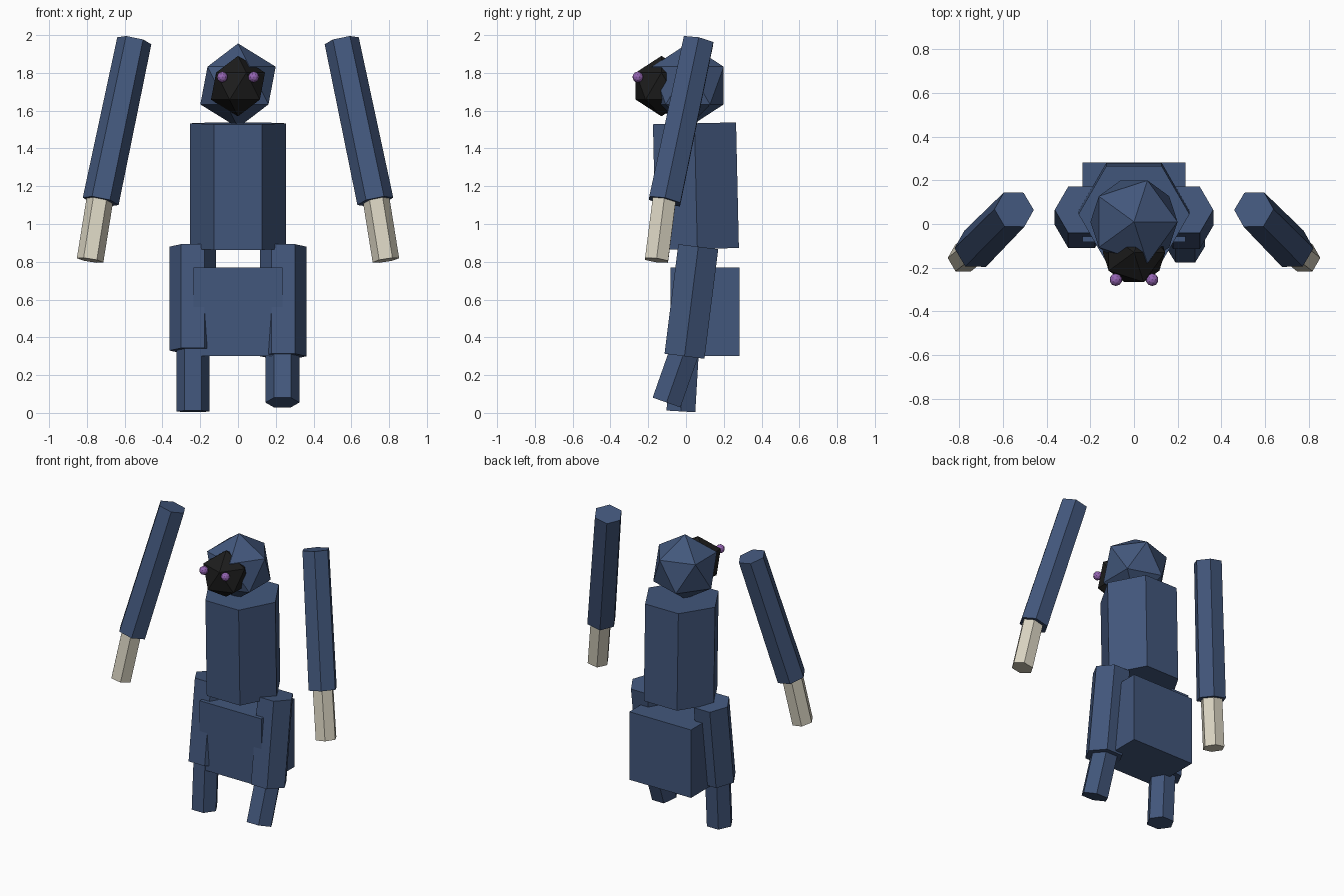
import bpy
import bmesh
from math import cos, sin, tau
from mathutils import Vector, Matrix

if "Cube" in bpy.data.objects:
    bpy.data.objects.remove(bpy.data.objects["Cube"], do_unlink=True)


def material(name, rgb):
    mat = bpy.data.materials.new(name)
    mat.use_nodes = True
    color = (*rgb, 1)
    mat.diffuse_color = color
    mat.node_tree.nodes["Principled BSDF"].inputs["Base Color"].default_value = color
    return mat


blue = material("navy blue", (0.055, 0.095, 0.2))
cream = material("cream", (0.7, 0.66, 0.54))
black = material("black", (0.012, 0.012, 0.012))
purple = material("purple", (0.3, 0.13, 0.45))


def finish(bm, name, mat):
    bmesh.ops.recalc_face_normals(bm, faces=bm.faces[:])
    mesh = bpy.data.meshes.new(name)
    bm.to_mesh(mesh)
    bm.free()
    mesh.materials.append(mat)
    obj = bpy.data.objects.new(name, mesh)
    bpy.context.scene.collection.objects.link(obj)
    return obj


def hex_prism(name, mat, bottom, top, r_bottom, r_top=None):
    """Six-sided prism between two points, with corners towards +x and -x."""
    bottom, top = Vector(bottom), Vector(top)
    turn = Vector((0, 0, 1)).rotation_difference(top - bottom)
    bm = bmesh.new()
    rings = []
    for centre, r in ((bottom, r_bottom), (top, r_top or r_bottom)):
        corners = [Vector((r * cos(tau * i / 6), r * sin(tau * i / 6), 0)) for i in range(6)]
        rings.append([bm.verts.new(centre + turn @ c) for c in corners])
    low, high = rings
    bm.faces.new(low)
    bm.faces.new(high)
    for i in range(6):
        j = (i + 1) % 6
        bm.faces.new((low[i], low[j], high[j], high[i]))
    return finish(bm, name, mat)


def ball(name, mat, centre, radius, detail=1):
    bm = bmesh.new()
    bmesh.ops.create_icosphere(bm, subdivisions=detail, radius=radius,
                               matrix=Matrix.Translation(centre))
    return finish(bm, name, mat)


# Body
hex_prism("torso", blue, (0, 0.06, 0.868), (0, 0.045, 1.533), 0.254)
bm = bmesh.new()
bmesh.ops.create_cube(bm, size=1, matrix=Matrix.Translation((0, 0.1, 0.535))
                      @ Matrix.Diagonal((0.472, 0.365, 0.47, 1)))
finish(bm, "pelvis", blue)

# Head and face
ball("head", blue, (0, 0.01, 1.733), 0.223)
ball("face", black, (0, -0.13, 1.73), 0.16)

# Eyes and arms, mirrored
for side, s in (("left", 1), ("right", -1)):
    ball(side + "_eye", purple, (s * 0.083, -0.255, 1.778), 0.029, 2)
    hex_prism(side + "_sleeve", blue, (s * 0.727, -0.113, 1.12),
              (s * 0.549, 0.066, 1.97), 0.097, 0.092)
    hex_prism(side + "_hand", cream, (s * 0.783, -0.156, 0.808),
              (s * 0.72, -0.106, 1.2), 0.071)

# Legs in a stride
hex_prism("left_thigh", blue, (0.24, -0.008, 0.3), (0.24, 0.065, 0.88), 0.123)
hex_prism("right_thigh", blue, (-0.24, -0.004, 0.33), (-0.24, 0.065, 0.88), 0.123)
hex_prism("left_shin", blue, (0.235, -0.103, 0.055), (0.235, 0.018, 0.4), 0.09)
hex_prism("right_shin", blue, (-0.238, -0.027, 0.008), (-0.238, -0.004, 0.4), 0.088)
